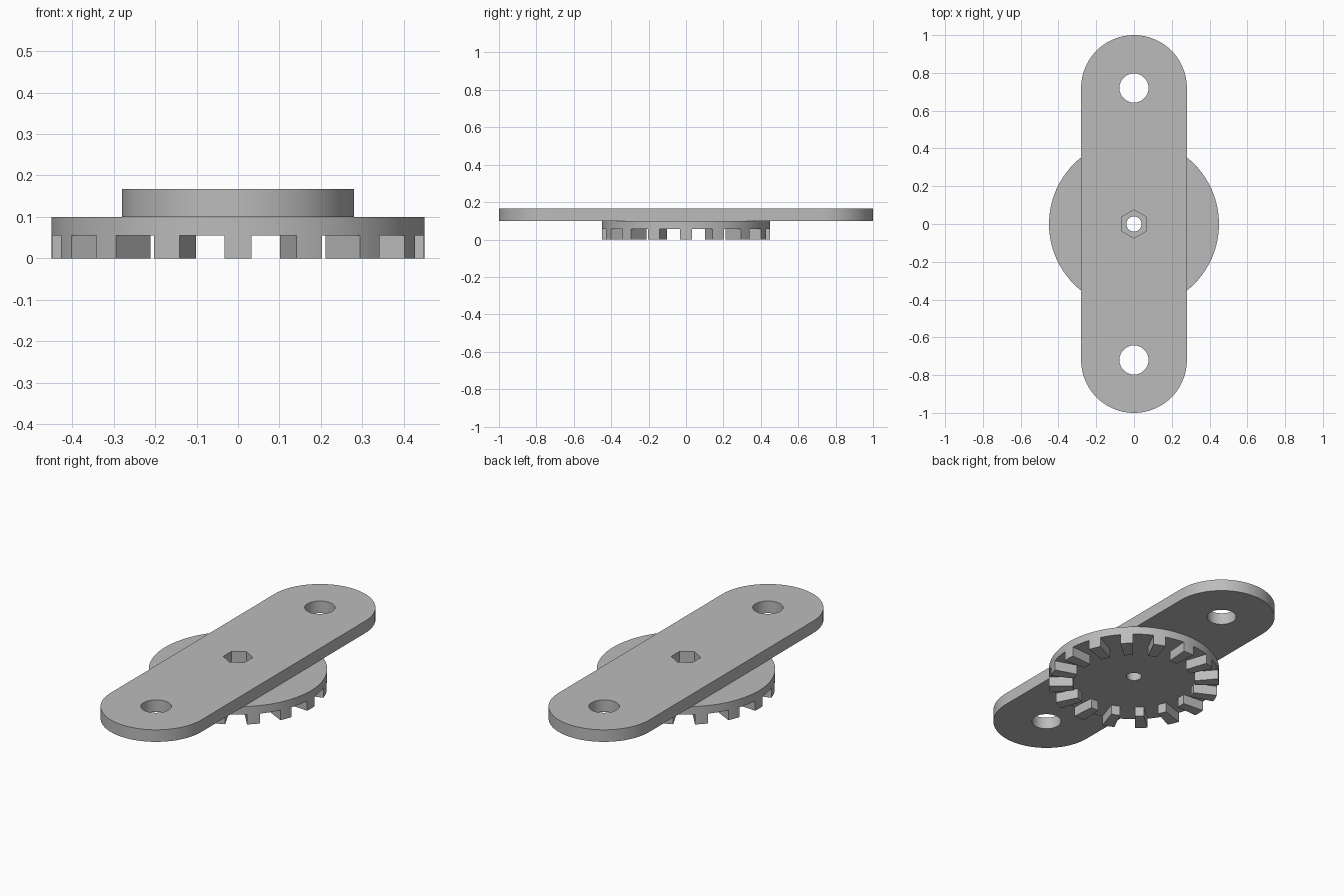
import bpy
import bmesh
from math import cos, sin, pi, radians
from mathutils import Vector

default_cube = bpy.data.objects.get("Cube")
if default_cube:
    bpy.data.objects.remove(default_cube, do_unlink=True)

# Overall dimensions
DISC_R, TOOTH_IN_R, BAR_R, BAR_Y = 0.45, 0.323, 0.28, 0.72
TOOTH_TOP, DISC_TOP, BAR_TOP = 0.055, 0.1, 0.167
TEETH, TOOTH_HALF_ANGLE = 16, radians(4.2)

grey = bpy.data.materials.new("plain grey")
grey.use_nodes = True
colour = (0.5, 0.5, 0.5, 1)
grey.diffuse_color = colour
grey.node_tree.nodes["Principled BSDF"].inputs["Base Color"].default_value = colour


def arc(radius, start, end, steps, y=0):
    """Points along an arc, both ends included."""
    angles = [start + (end - start) * i / steps for i in range(steps + 1)]
    return [(radius * cos(a), y + radius * sin(a)) for a in angles]


def ring(radius, sides, y=0, turn=0):
    return arc(radius, turn, turn + 2 * pi, sides, y)[:-1]


def plate(name, outlines, bottom, top):
    """Extrude a flat shape; outlines after the first are holes."""
    bm = bmesh.new()
    edges = []
    for outline in outlines:
        verts = [bm.verts.new((x, y, bottom)) for x, y in outline]
        edges += [bm.edges.new((v, verts[i - 1])) for i, v in enumerate(verts)]
    bmesh.ops.triangle_fill(bm, edges=edges, use_beauty=True, normal=(0, 0, 1))
    extruded = bmesh.ops.extrude_face_region(bm, geom=bm.faces[:], use_keep_orig=True)
    moved = [g for g in extruded["geom"] if isinstance(g, bmesh.types.BMVert)]
    bmesh.ops.translate(bm, verts=moved, vec=Vector((0, 0, top - bottom)))
    bmesh.ops.recalc_face_normals(bm, faces=bm.faces[:])
    mesh = bpy.data.meshes.new(name)
    bm.to_mesh(mesh)
    bm.free()
    mesh.materials.append(grey)
    obj = bpy.data.objects.new(name, mesh)
    bpy.context.collection.objects.link(obj)
    bpy.ops.object.select_all(action="DESELECT")
    obj.select_set(True)
    bpy.context.view_layer.objects.active = obj
    bpy.ops.object.shade_smooth_by_angle(angle=radians(30))
    return obj


# Rounded bar with a bolt hole at each end and a hexagonal socket
bar_outline = arc(BAR_R, 0, pi, 48, BAR_Y) + arc(BAR_R, pi, 2 * pi, 48, -BAR_Y)
end_holes = [ring(0.077, 40, side * BAR_Y) for side in (1, -1)]
socket = ring(0.075, 6, turn=pi / 2)
plate("bar", [bar_outline, *end_holes, socket], DISC_TOP, BAR_TOP)

# Round disc with a centre hole
plate("disc", [ring(DISC_R, 96), ring(0.04, 32)], TOOTH_TOP, DISC_TOP)

# Ring of tapered teeth under the disc
for i in range(TEETH):
    middle = 2 * pi * i / TEETH
    left, right = middle + TOOTH_HALF_ANGLE, middle - TOOTH_HALF_ANGLE
    outline = arc(DISC_R, right, left, 4) + arc(TOOTH_IN_R, left, right, 2)
    plate(f"tooth_{i + 1}", [outline], 0, TOOTH_TOP)
